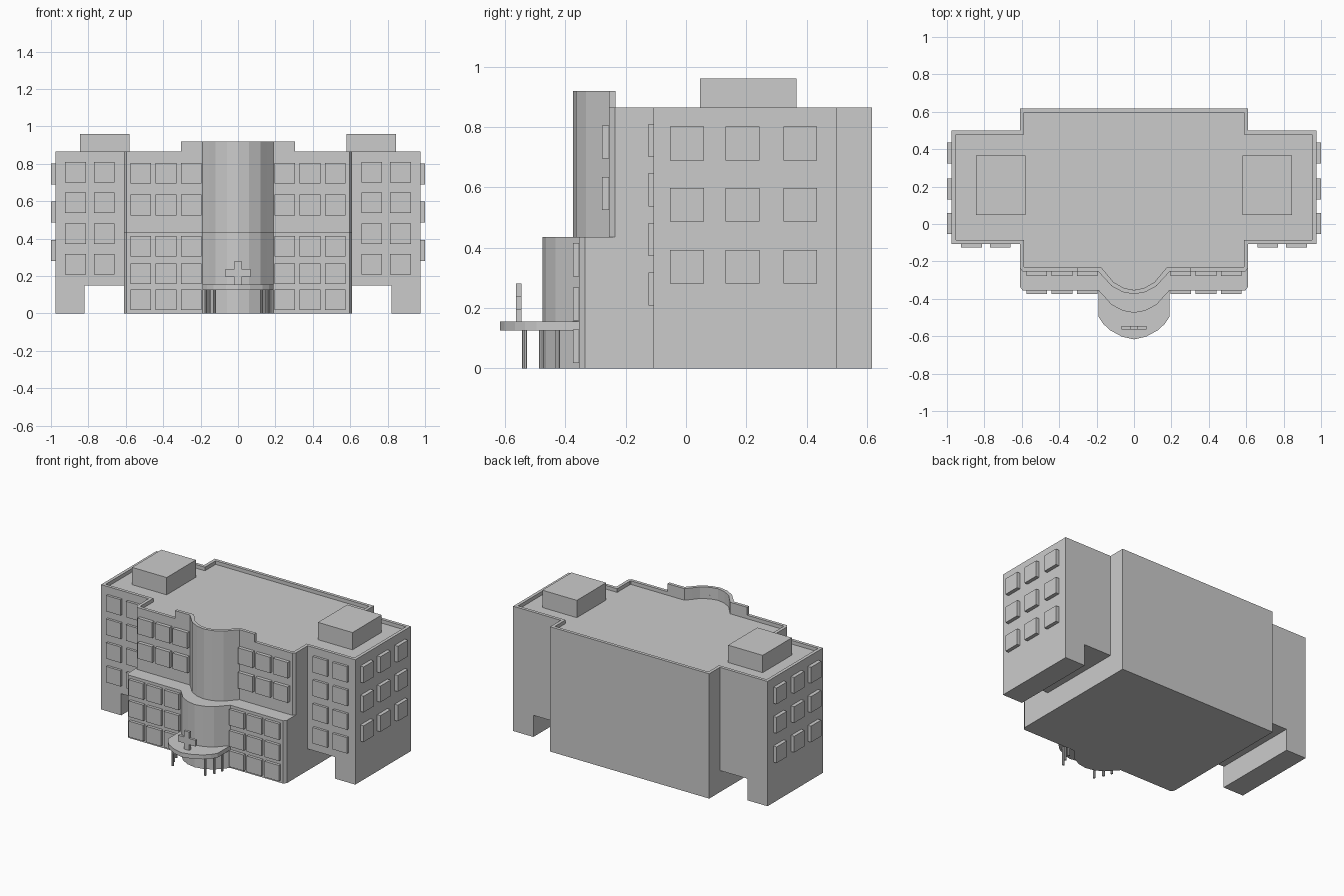
import bpy, bmesh

if "Cube" in bpy.data.objects:
    bpy.data.objects.remove(bpy.data.objects["Cube"])


def finish(name, bm):
    bmesh.ops.recalc_face_normals(bm, faces=bm.faces)
    me = bpy.data.meshes.new(name)
    bm.to_mesh(me)
    bm.free()
    ob = bpy.data.objects.new(name, me)
    bpy.context.collection.objects.link(ob)
    return ob


def prism(name, pts, z0, z1, rim=0, drop=0):
    """Extrude a plan outline; optionally sink the roof inside a parapet rim."""
    bm = bmesh.new()
    lo = [bm.verts.new((x, y, z0)) for x, y in pts]
    hi = [bm.verts.new((x, y, z1)) for x, y in pts]
    n = len(pts)
    bm.faces.new(lo)
    top = bm.faces.new(hi)
    for i in range(n):
        j = (i + 1) % n
        bm.faces.new((lo[i], lo[j], hi[j], hi[i]))
    bmesh.ops.recalc_face_normals(bm, faces=bm.faces)
    if rim:
        bmesh.ops.inset_region(bm, faces=[top], thickness=rim, use_even_offset=True)
        ret = bmesh.ops.extrude_face_region(bm, geom=[top])
        verts = [v for v in ret["geom"] if isinstance(v, bmesh.types.BMVert)]
        bmesh.ops.translate(bm, verts=verts, vec=(0, 0, -drop))
        if top.is_valid:
            bmesh.ops.delete(bm, geom=[top], context="FACES_ONLY")
    return finish(name, bm)


def box(name, x0, x1, y0, y1, z0, z1):
    return prism(name, [(x0, y0), (x1, y0), (x1, y1), (x0, y1)], z0, z1)


def mirrored(half):
    """Left-to-right outline from right-half points starting at the centre."""
    return [(-x, y) for x, y in reversed(half)] + [p for p in half if p[0] > 0]


# shared bowed front curve (right half, centre first)
bow = [(0, -.375), (.06, -.364), (.12, -.332), (.155, -.293), (.19, -.255)]
corner = [(.595, -.255), (.61, -.235)]
upper_front = [p for p in bow if p[0] == 0] + bow[1:] + corner
lower_front = [(x, y - .1) for x, y in upper_front]

# main storeys with both wings and a sunken roof
wing = [(.61, -.108), (.975, -.108), (.975, .5), (.61, .5), (.61, .617)]
outline = [(x, y) for x, y in mirrored(upper_front + wing) if True]
prism("main_block", outline, .15, .865, .022, .025)

# ground floor centre and projecting lower front
prism("ground_floor", mirrored([(0, -.3), (.61, -.3), (.61, .617)]), 0, .15)
prism("lower_front_block", mirrored(lower_front + [(.61, -.2)]), 0, .435)

# raised parapet following the bow
outer = mirrored(bow + [(.305, -.255)])
inner = mirrored([(x * .92, y + .022) for x, y in bow] + [(.305, -.233)])
prism("raised_parapet", outer + inner[::-1], .84, .92)

# entrance canopy
canopy = [(0, -.617), (.065, -.602), (.13, -.567), (.165, -.533), (.19, -.495), (.19, -.35)]
prism("entrance_canopy", mirrored(canopy), .125, .155)

# cross sign on the canopy
a, b = .02, .067
cross = [(-a, .155), (a, .155), (a, .195), (b, .195), (b, .238), (a, .238),
         (a, .282), (-a, .282), (-a, .238), (-b, .238), (-b, .195), (-a, .195)]
sign = prism("cross_sign", cross, .545, .563)
for v in sign.data.vertices:
    x, z, d = v.co
    v.co = (x, -d, z)
sign.data.flip_normals()
sign.data.flip_normals()


def window(name, x, z, wall, h=.11):
    box(name, x - .056, x + .056, wall - .022, wall + .005, z - h / 2, z + h / 2)


for s, side in ((-1, "left"), (1, "right")):
    # wing support wall and rooftop housing
    xs = sorted((s * .82, s * .975))
    box(side + "_wing_support", *xs, -.108, .5, 0, .15)
    xs = sorted((s * .58, s * .845))
    box(side + "_roof_housing", *xs, .047, .367, .83, .96)
    # canopy columns
    for x, y in ((.175, -.425), (.155, -.48), (.125, -.535)):
        bm = bmesh.new()
        bmesh.ops.create_cone(bm, cap_ends=True, segments=8, radius1=.008,
                              radius2=.008, depth=.13)
        bmesh.ops.translate(bm, verts=bm.verts, vec=(s * x, y, .065))
        finish(side + "_canopy_column", bm)
    # wing front windows
    for x in (.715, .868):
        for z in (.755, .592, .427, .263):
            window(side + "_wing_window", s * x, z, -.103)
    # centre windows, upper and lower
    for x in (.25, .385, .52):
        for z in (.75, .58):
            window(side + "_upper_window", s * x, z, -.257)
        for z in (.36, .213, .073):
            window(side + "_lower_window", s * x, z, -.353)
    # end wall windows
    for y in (.003, .187, .379):
        for z in (.745, .542, .337):
            xs = sorted((s * .97, s * 1.0))
            box(side + "_end_window", *xs, y - .056, y + .056, z - .056, z + .056)
